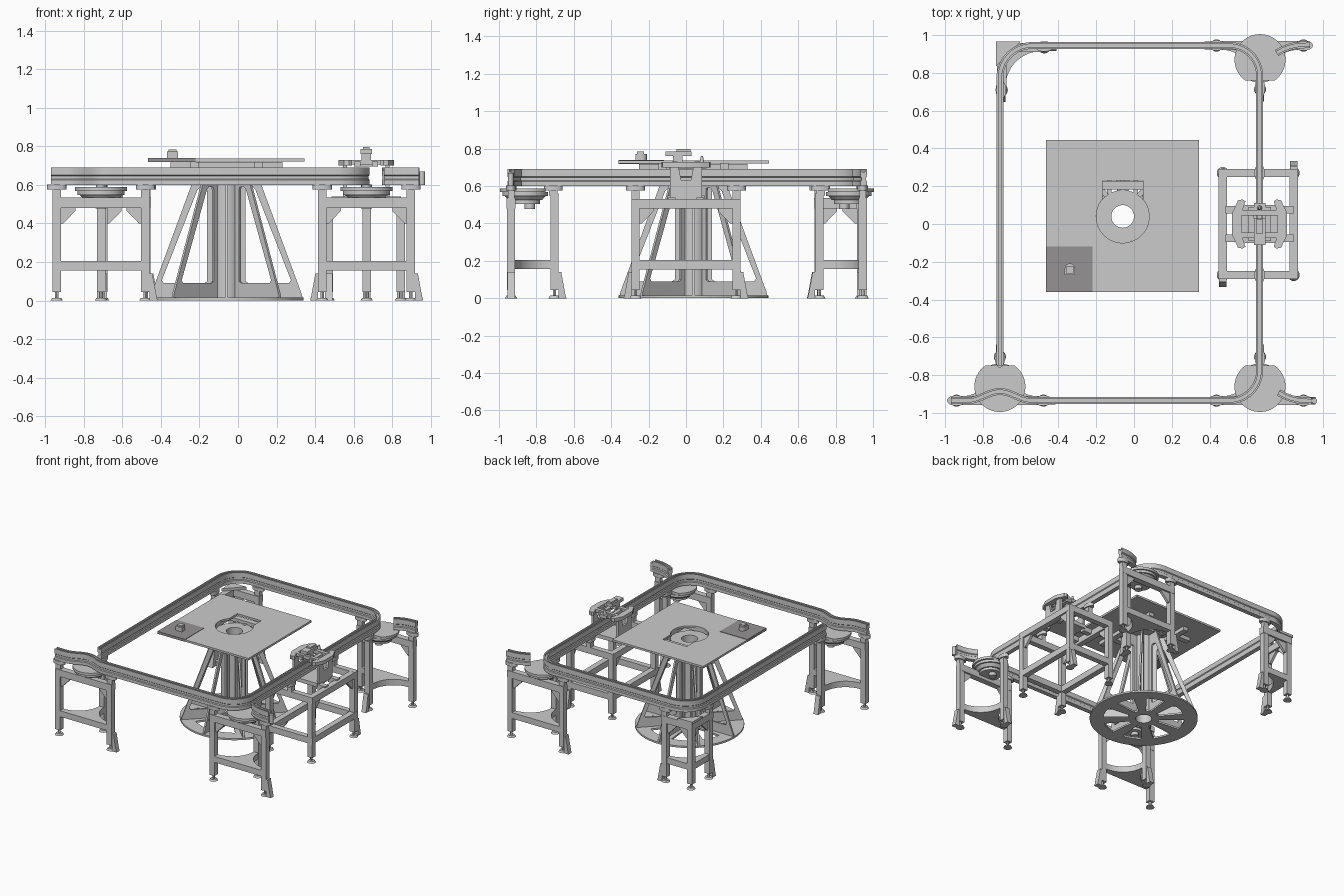
import bpy, bmesh, math
from math import sin, cos, pi, radians
from mathutils import Matrix, Vector

if "Cube" in bpy.data.objects:
    bpy.data.objects.remove(bpy.data.objects["Cube"])

I = Matrix.Identity(4)
T = lambda x, y, z=0: Matrix.Translation((x, y, z))
RZ = lambda a: Matrix.Rotation(radians(a), 4, 'Z')
UP = Matrix.Rotation(pi / 2, 4, 'X')          # stands a flat profile upright


def add(name, bm, M=I):
    bm.transform(M)
    bmesh.ops.recalc_face_normals(bm, faces=bm.faces)
    me = bpy.data.meshes.new(name)
    bm.to_mesh(me)
    bm.free()
    ob = bpy.data.objects.new(name, me)
    bpy.context.collection.objects.link(ob)
    return ob


def box(name, x, y, z, M=I):
    """Box from (min, max) ranges."""
    bm = bmesh.new()
    bmesh.ops.create_cube(bm, size=1)
    for v in bm.verts:
        v.co = [(r[0] + r[1]) / 2 + c * (r[1] - r[0]) for r, c in zip((x, y, z), v.co)]
    return add(name, bm, M)


def cyl(name, x, y, z0, z1, r, r2=None, M=I, n=32, sy=1):
    bm = bmesh.new()
    bmesh.ops.create_cone(bm, cap_ends=True, segments=n, radius1=r,
                          radius2=r if r2 is None else r2, depth=z1 - z0)
    return add(name, bm, M @ T(x, y, (z0 + z1) / 2) @ Matrix.Diagonal((1, sy, 1, 1)))


def plate(name, loops, depth, M=I):
    """Flat plate from an outline and holes, thickness centred on local z."""
    cu = bpy.data.curves.new(name, 'CURVE')
    cu.dimensions, cu.fill_mode, cu.extrude = '2D', 'BOTH', depth / 2
    for pts in loops:
        s = cu.splines.new('POLY')
        s.points.add(len(pts) - 1)
        for p, q in zip(s.points, pts):
            p.co = (q[0], q[1], 0, 1)
        s.use_cyclic_u = True
    tmp = bpy.data.objects.new(name, cu)
    bm = bmesh.new()
    me = tmp.to_mesh()
    bm.from_mesh(me)
    tmp.to_mesh_clear()
    bpy.data.objects.remove(tmp)
    bmesh.ops.remove_doubles(bm, verts=bm.verts, dist=1e-5)
    return add(name, bm, M)


def arc(cx, cy, rx, a0, a1, n=16, ry=None):
    ry = ry or rx
    return [(cx + rx * cos(radians(a0 + (a1 - a0) * i / n)),
             cy + ry * sin(radians(a0 + (a1 - a0) * i / n))) for i in range(n + 1)]


HALF = [(.018, .60), (.018, .625), (.012, .63), (.012, .645), (.018, .65),
        (.018, .69), (.008, .69), (.008, .675)]
PROFILE = HALF + [(-u, z) for u, z in reversed(HALF)]


def rail(name, path):
    """Sweep the grooved rail section along a plan path."""
    bm, rings = bmesh.new(), []
    P = [Vector(p) for p in path]
    for i, p in enumerate(P):
        d = (P[min(i + 1, len(P) - 1)] - P[max(i - 1, 0)]).normalized()
        rings.append([bm.verts.new((p.x - d.y * u, p.y + d.x * u, z)) for u, z in PROFILE])
    n = len(PROFILE)
    for a, b in zip(rings, rings[1:]):
        for k in range(n):
            bm.faces.new((a[k], a[(k + 1) % n], b[(k + 1) % n], b[k]))
    bm.faces.new(rings[0])
    bm.faces.new(rings[-1])
    return add(name, bm)


# Stand building blocks
def post(x, y, M=I, top=.53):
    box("stand_post", (x - .022, x + .022), (y - .022, y + .022), (.045, top), M)
    cyl("foot_pad", x, y, 0, .014, .032, .024, M, 20)
    cyl("foot_stem", x, y, .01, .05, .009, None, M, 12)


def rail_bracket(x, y, M=I, z0=.53):
    box("rail_bracket", (x - .022, x + .022), (y - .018, y + .018), (z0, .6), M)
    cyl("rail_bracket_pad", x, y, .575, .603, .05, None, M, 24, .55)


def anchor(x, y, ang, M=I):
    plate("floor_anchor", [[(0, 0), (.042, 0), (.036, .02), (.014, .14), (0, .14)]], .04,
          M @ T(x, y) @ RZ(ang) @ UP)


def brace(x, y, ang, M=I):
    plate("corner_brace", [[(0, .40), (.012, .40), (.075, .465), (.075, .48), (0, .48)]], .02,
          M @ T(x, y) @ RZ(ang) @ UP)


def transfer_stand(M):
    """Three legged stand carrying a turning disc under the rail junction."""
    for s in (-1, 1):
        post(s * .23, 0, M)
        rail_bracket(s * .23, 0, M)
        brace(s * .208, 0, 90 + 90 * s, M)
    post(0, .232, M, .56)
    rail_bracket(0, .225, M @ T(0, .225) @ RZ(90) @ T(0, -.225), .55)
    box("stand_top_bar", (-.252, .252), (-.024, .024), (.48, .535), M)
    tie = [(-.22, -.022), (.22, -.022), (.22, .022)] + arc(.21, .21, .19, 270, 180, 14, .188) \
        + [(-x, y) for x, y in arc(.21, .21, .19, 180, 270, 14, .188)] + [(-.22, .022)]
    plate("stand_lower_tie", [tie], .048, M @ T(0, 0, .18))
    anchor(.252, 0, 0, M)
    anchor(0, .254, 90, M)
    a = math.degrees(math.asin(.11 / .135))
    plate("turning_disc", [arc(0, 0, .135, 180 - a, 360 + a, 48)], .02, M @ T(0, .075, .578))
    cyl("disc_bearing", 0, .075, .548, .568, .122, None, M, 40)
    cyl("disc_housing", 0, .075, .525, .55, .09, .112, M, 40)
    cyl("disc_motor", 0, .075, .505, .53, .08, None, M)
    cyl("disc_motor_end", 0, .1, .478, .51, .028, None, M, 20)


for x, y, a in ((-.71, -.935, 0), (.667, -.935, 0), (.667, .945, 180)):
    transfer_stand(T(x, y) @ RZ(a))

# Plain corner stand at back left
C = T(-.70, .935)
for x, y in ((0, 0), (.225, 0), (0, -.225)):
    post(x, y, C)
rail_bracket(.225, .005, C)
rail_bracket(0, 0, C @ T(-.005, -.225) @ RZ(90))
box("corner_top_bar_x", (-.024, .25), (-.024, .024), (.48, .535), C)
box("corner_top_bar_y", (-.024, .024), (-.25, -.024), (.48, .535), C)
plate("corner_lower_tie", [[(-.02, .02), (.22, .02), (.22, -.02)] + arc(.21, -.21, .19, 90, 180)
      + [(.02, -.22), (-.02, -.22)]], .048, C @ T(0, 0, .18))
plate("corner_top_gusset", [[(-.03, .03), (.1, .03), (-.03, -.1)]], .02, C @ T(0, 0, .545))
for x, y, a in ((.022, 0, 0), (.203, 0, 180), (0, -.022, 270), (0, -.203, 90)):
    brace(x, y, a, C)
anchor(.247, 0, 0, C)
anchor(0, -.247, 270, C)

# Rail loop and the outgoing branches
bulge = [(x, -.935 + .048 * cos((x + .71) / .17 * pi / 2) ** 2)
         for x in [-.54 - .34 * i / 24 for i in range(25)]]
rail("rail_loop", [(-.71, -.75)] + arc(-.54, .775, .17, 180, 90) + arc(.505, .785, .16, 90, 0)
     + arc(.505, -.775, .16, 0, -90) + bulge + [(-.97, -.935)])
curve = [(0, 0), (.07, -.004), (.11, -.014), (.145, -.028), (.175, -.045)]
rail("branch_back_right", [(.93 - u, .95 + v) for u, v in curve])
rail("branch_front_right", [(.94 - u, -.937 - v) for u, v in curve])
cyl("branch_end_roller", .955, -.937, .60, .67, .015, None, I, 16)

# Four legged stand at the right
for x in (.47, .845):
    for y in (-.27, .27):
        post(x, y)
        brace(x, y - math.copysign(.022, y), -90 if y > 0 else 90)
    for n, z in (("upper", (.48, .53)), ("lower", (.155, .205))):
        box("right_stand_%s_side" % n, (x - .023, x + .023), (-.292, .292), z)
anchor(.47, -.292, 270)
anchor(.845, .292, 90)
for y in (-.27, .27):
    for n, z in (("upper", (.48, .531)), ("lower", (.155, .205))):
        box("right_stand_%s_cross" % n, (.45, .868), (y - .022, y + .022), z)
    rail_bracket(0, 0, T(.665, y) @ RZ(90))

# Positioning unit straddling the right rail
U = T(.665, 0)
for s in (-1, 1):
    S = U @ Matrix.Diagonal((s, 1, 1, 1))
    plate("unit_side_plate", [[(.075, -.12), (.09, -.13), (.115, -.125), (.125, -.1), (.145, -.06),
          (.145, .06), (.125, .1), (.115, .125), (.09, .13), (.075, .12), (.095, .06), (.095, -.06)]],
          .028, S @ T(0, 0, .714))
    plate("unit_upright", [[(-.085, .53), (-.085, .70), (-.04, .70), (-.025, .63), (.025, .63),
          (.04, .70), (.085, .70), (.085, .53)]], .02, S @ T(.11, 0) @ RZ(90) @ UP)
    for y in (-.075, .075):
        box("unit_mount", (.1, .18), (y - .02, y + .02), (.50, .54), S)
    box("unit_clamp", (.03, .06), (-.09, .09), (.695, .72), S)
    box("unit_bridge", (-.1, .1), (s * .06 - .014, s * .06 + .014), (.705, .73), U)
box("unit_base", (-.11, .11), (-.1, .1), (.52, .55), U)
box("sensor_post", (-.025, .025), (-.07, -.02), (.72, .765), U)
box("sensor_body", (-.03, .03), (-.11, .03), (.76, .785), U)
box("sensor_cap", (-.018, .018), (-.05, .025), (.785, .797), U)
cyl("locating_pin", 0, .085, .715, .76, .014, .006, U, 16)
box("pin_base", (-.03, .03), (.055, .11), (.695, .72), U)

# Central pedestal
P = T(-.06, .04)
wedges = [arc(0, 0, .30, a + 9, a + 36, 8) + arc(0, 0, .115, a + 31, a + 14, 4)
          for a in range(0, 360, 45)]
plate("pedestal_base", [arc(0, 0, .4, 0, 357, 119), arc(0, 0, .06, 0, 350, 35)] + wedges,
      .014, P @ T(0, 0, .008))
ring = [arc(0, 0, .072, 0, 350, 35), arc(0, 0, .06, 0, 350, 35)]
plate("pedestal_column", ring, .67, P @ T(0, 0, .35))
plate("pedestal_flange", [arc(0, 0, .14, 0, 354, 59), ring[1]], .016, P @ T(0, 0, .69))
for a in range(0, 360, 45):
    plate("pedestal_rib", [[(.068, .014), (.395, .014), (.39, .035), (.15, .685), (.068, .685)],
          [(.10, .10), (.115, .09), (.325, .09), (.335, .105), (.15, .575), (.135, .59),
           (.105, .59), (.10, .575)]], .014, P @ RZ(a) @ UP)

# Table top with its opening and support bars
for s in (-.165, .165):
    box("table_bar_x", (-.29, .29), (s - .022, s + .022), (.69, .7195), P)
    box("table_bar_y", (s - .022, s + .022), (-.29, .29), (.69, .719), P)
for x in (-.07, 0, .07):
    box("opening_slat", (x - .012, x + .012), (.12, .2), (.685, .70), P)
plate("table_top", [[(-.405, -.40), (.405, -.40), (.405, .405), (-.405, .405)],
      arc(0, 0, .14, 40, -220, 40) + [(-.107, .19), (.107, .19)]], .016, P @ T(0, 0, .728))

# Control corner panel with switch
dark = bpy.data.materials.new("dark_panel")
dark.diffuse_color = (.3, .29, .29, 1)
dark.use_nodes = True
dark.node_tree.nodes["Principled BSDF"].inputs["Base Color"].default_value = dark.diffuse_color
panel = box("control_panel", (-.466, -.22), (-.361, -.118), (.719, .739))
panel.data.materials.append(dark)
plate("switch_body", [[(-.028, -.03), (.028, -.03), (.028, .005)] + arc(0, .005, .026, 0, 180, 12)
      + [(-.028, .005)]], .035, T(-.34, -.24, .755))
box("switch_cap", (-.36, -.32), (-.262, -.225), (.77, .784))

# Soft shading on round parts only
bpy.ops.object.select_all(action='SELECT')
bpy.context.view_layer.objects.active = panel
bpy.ops.object.shade_smooth_by_angle(angle=radians(30))
